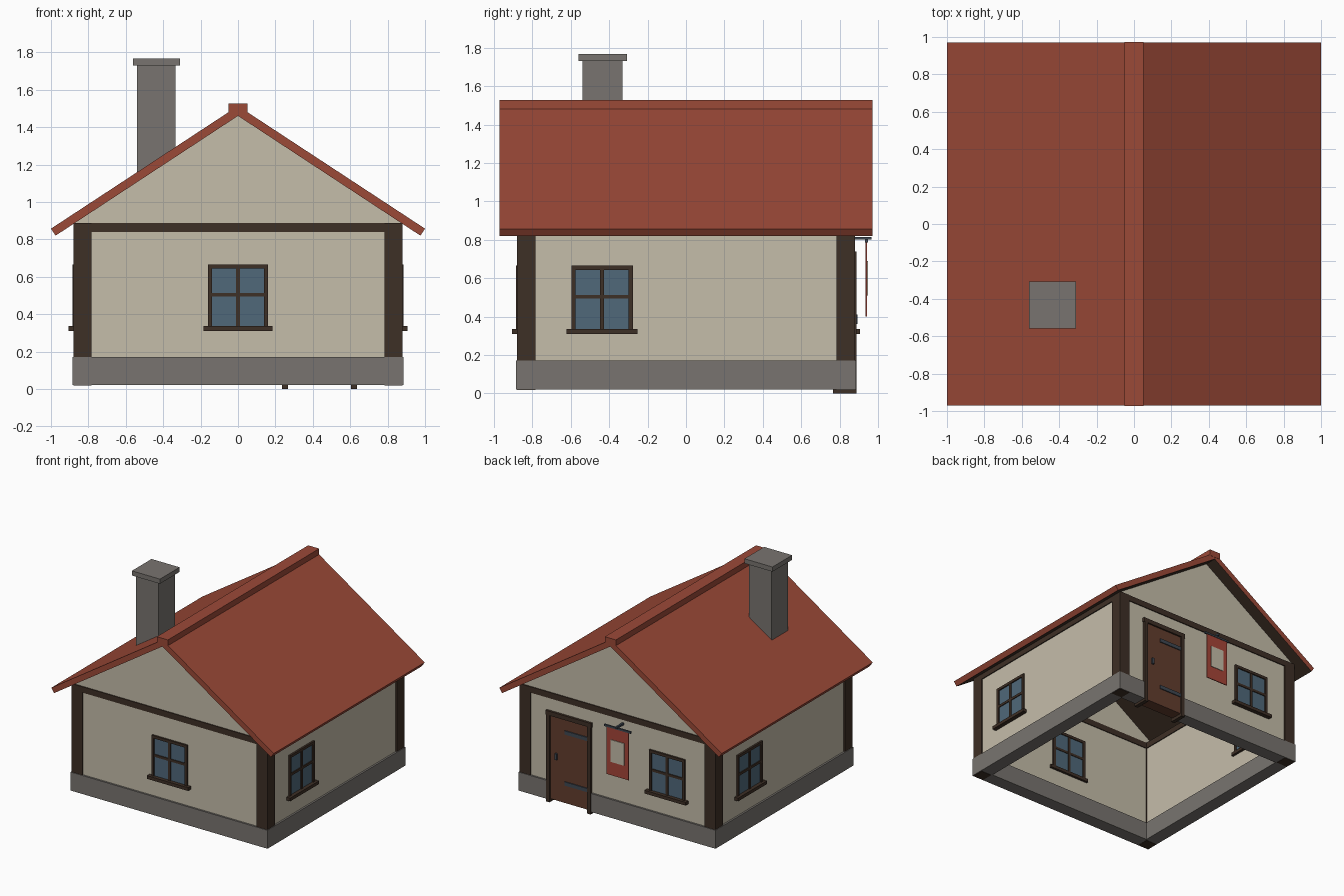
import bpy, bmesh, math

if "Cube" in bpy.data.objects:
    bpy.data.objects.remove(bpy.data.objects["Cube"])


def material(name, r, g, b):
    m = bpy.data.materials.new(name)
    m.diffuse_color = (r, g, b, 1)
    m.use_nodes = True
    m.node_tree.nodes["Principled BSDF"].inputs["Base Color"].default_value = m.diffuse_color
    return m


PLASTER = material("plaster", 0.56, 0.51, 0.40)
ROOF = material("roof_red", 0.33, 0.067, 0.039)
STONE = material("stone_grey", 0.19, 0.175, 0.16)
TIMBER = material("dark_timber", 0.048, 0.029, 0.019)
GLASS = material("window_blue", 0.08, 0.14, 0.195)
DOOR = material("door_brown", 0.125, 0.047, 0.027)
IRON = material("iron", 0.05, 0.065, 0.085)
BANNER = material("banner_red", 0.38, 0.06, 0.04)


def finish(name, bm, mats, turn=0):
    bmesh.ops.recalc_face_normals(bm, faces=bm.faces)
    me = bpy.data.meshes.new(name)
    bm.to_mesh(me)
    bm.free()
    for m in mats:
        me.materials.append(m)
    ob = bpy.data.objects.new(name, me)
    ob.rotation_euler.z = math.radians(turn)
    bpy.context.collection.objects.link(ob)
    return ob


def boxes(name, mat, items, turn=0):
    """One object from boxes given as (x0, x1, y0, y1, z0, z1)."""
    bm = bmesh.new()
    for x0, x1, y0, y1, z0, z1 in items:
        vs = bmesh.ops.create_cube(bm, size=1)["verts"]
        for v in vs:
            v.co = (x1 if v.co.x > 0 else x0,
                    y1 if v.co.y > 0 else y0,
                    z1 if v.co.z > 0 else z0)
    return finish(name, bm, [mat], turn)


def extrude_profile(bm, pts, y0, y1):
    """Solid from an (x, z) outline, stretched along y."""
    f = bm.faces.new([bm.verts.new((x, y0, z)) for x, z in pts])
    new = bmesh.ops.extrude_face_region(bm, geom=[f])["geom"]
    for v in new:
        if isinstance(v, bmesh.types.BMVert):
            v.co.y = y1


# Foundation ring, open at the doorway in the back
F, FI = 0.885, 0.775
boxes("foundation", STONE, [
    (-F, F, -F, -FI, 0.02, 0.17),
    (-F, -FI, -FI, FI, 0.02, 0.17),
    (FI, F, -FI, FI, 0.02, 0.17),
    (-F, 0.24, FI, F, 0.02, 0.17),
    (0.63, F, FI, F, 0.02, 0.17)])

# Walls: gabled front and back, plain sides
W, WI = 0.87, 0.79
gable = [(-W, 0.165), (W, 0.165), (W, 0.889), (0, 1.46), (-W, 0.889)]
for name, y0, y1 in (("front_wall", -W, -WI), ("back_wall", WI, W)):
    bm = bmesh.new()
    extrude_profile(bm, gable, y0, y1)
    finish(name, bm, [PLASTER])
for name, x0, x1 in (("left_wall", -W, -WI), ("right_wall", WI, W)):
    boxes(name, PLASTER, [(x0, x1, -WI, WI, 0.165, 0.885)])

# Corner posts and the beams between them
P, PI = 0.88, 0.783
for i, a in enumerate((0, 90, 180, 270)):
    boxes(f"corner_post_{i + 1}", TIMBER, [(-P, -PI, -P, -PI, 0.018, 0.885)], a)
    boxes(f"wall_beam_{i + 1}", TIMBER, [(-P, P, -P + 0.002, -PI, 0.84, 0.888)], a)

# Roof with timber underside, and ridge cap
bm = bmesh.new()
extrude_profile(bm, [(-0.975, 0.82), (0, 1.46), (0.975, 0.82),
                     (1.0, 0.857), (0, 1.513), (-1.0, 0.857)], -0.97, 0.97)
bmesh.ops.recalc_face_normals(bm, faces=bm.faces)
bm.normal_update()
for f in bm.faces:
    f.material_index = 1 if f.normal.z < -0.7 else 0
finish("roof", bm, [ROOF, TIMBER])
boxes("ridge_cap", ROOF, [(-0.05, 0.05, -0.972, 0.972, 1.475, 1.527)])

# Chimney
boxes("chimney", STONE, [(-0.54, -0.335, -0.54, -0.33, 1.12, 1.735)])
boxes("chimney_cap", STONE, [(-0.562, -0.31, -0.56, -0.308, 1.73, 1.768)])

# Windows: made for the front wall, turned to the other sides
for side, u, a in (("front", 0, 0), ("right", -0.437, 90),
                   ("back", 0.445, 180), ("left", -0.437, 270)):
    y0, y1 = -0.885, -0.775
    h, z0, z1, t = 0.16, 0.33, 0.665, 0.022
    zm = (z0 + z1) / 2 + 0.006
    boxes(f"{side}_window_frame", TIMBER, [
        (u - h, u - h + t, y0, y1, z0, z1),
        (u + h - t, u + h, y0, y1, z0, z1),
        (u - h + t, u + h - t, y0, y1, z1 - t, z1),
        (u - 0.01, u + 0.01, y0 + 0.002, y1 - 0.002, z0, z1 - t),
        (u - h + t, u + h - t, y0 + 0.003, y1 - 0.003, zm - 0.01, zm + 0.01)], a)
    boxes(f"{side}_window_glass", GLASS,
          [(u - h + 0.01, u + h - 0.01, -0.875, -0.782, z0, z1 - 0.01)], a)
    boxes(f"{side}_window_sill", TIMBER,
          [(u - 0.185, u + 0.185, -0.905, -0.77, 0.31, 0.336)], a)

# Door in the back wall
boxes("door_frame", TIMBER, [
    (0.235, 0.267, 0.765, 0.889, 0, 0.71),
    (0.605, 0.637, 0.765, 0.889, 0, 0.71),
    (0.23, 0.642, 0.765, 0.889, 0.705, 0.74)])
boxes("door", DOOR, [(0.267, 0.605, 0.78, 0.876, 0.025, 0.705)])
boxes("door_hinges", IRON, [(0.27, 0.475, 0.87, 0.884, z, z + 0.03)
                            for z in (0.17, 0.585)])
boxes("door_handle", IRON, [(0.54, 0.56, 0.87, 0.892, 0.36, 0.41)])

# Hanging banner on its bracket
boxes("banner_bracket", IRON, [
    (-0.053, -0.037, 0.865, 0.965, 0.80, 0.815),
    (-0.165, 0.075, 0.933, 0.947, 0.785, 0.80)])
boxes("banner", BANNER, [(-0.145, 0.055, 0.936, 0.943, 0.40, 0.787)])
boxes("banner_patch", PLASTER, [(-0.105, 0.015, 0.942, 0.948, 0.51, 0.69)])
